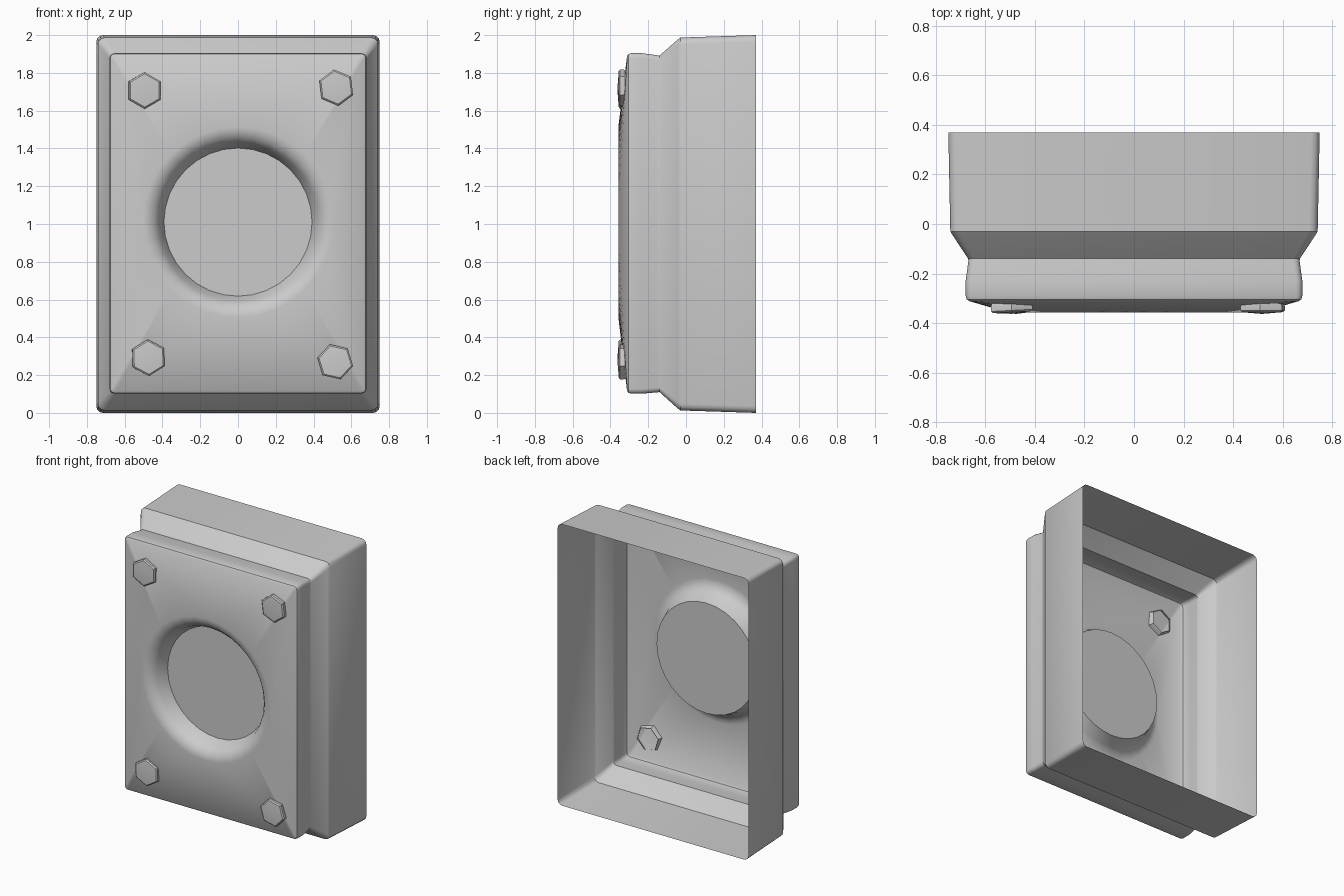
import bpy, bmesh
from math import sin, cos, pi, radians
from mathutils import Matrix

if "Cube" in bpy.data.objects:
    bpy.data.objects.remove(bpy.data.objects["Cube"])


def finish(name, bm, smooth_angle=35):
    me = bpy.data.meshes.new(name)
    bm.to_mesh(me)
    bm.free()
    ob = bpy.data.objects.new(name, me)
    bpy.context.collection.objects.link(ob)
    bpy.ops.object.select_all(action='DESELECT')
    ob.select_set(True)
    bpy.context.view_layer.objects.active = ob
    bpy.ops.object.shade_smooth_by_angle(angle=radians(smooth_angle))
    return ob


CORNER = 3          # segments per rounded corner
SEG = 32            # segments round the opening
CZ = 1.01           # height of the opening's centre


def rect_ring(bm, y, hx, z0, z1, r):
    cz, hz, ring = (z0 + z1) / 2, (z1 - z0) / 2, []
    for q, (sx, sz) in enumerate(((1, 1), (-1, 1), (-1, -1), (1, -1))):
        for k in range(CORNER + 1):
            a = (q + k / CORNER) * pi / 2
            ring.append(bm.verts.new((sx * (hx - r) + r * cos(a), y,
                                      cz + sz * (hz - r) + r * sin(a))))
    return ring


def circle_ring(bm, y, r, n=SEG, cx=0.0, cz=CZ, turn=0.0):
    return [bm.verts.new((cx + r * cos(turn + 2 * pi * i / n), y,
                          cz + r * sin(turn + 2 * pi * i / n))) for i in range(n)]


def skin(bm, rings):
    for a, b in zip(rings, rings[1:]):
        n = len(a)
        for i in range(n):
            j = (i + 1) % n
            bm.faces.new((a[i], b[i], b[j], a[j]))


# Housing shell: open at the back, flared box, neck and front flange
bm = bmesh.new()
rect = [rect_ring(bm, *p) for p in (
    (0.37, 0.75, 0.0, 2.0, 0.035),
    (-0.03, 0.742, 0.013, 1.987, 0.035),
    (-0.042, 0.735, 0.022, 1.978, 0.035),
    (-0.14, 0.67, 0.11, 1.892, 0.025),
    (-0.15, 0.669, 0.109, 1.893, 0.025),
    (-0.23, 0.68, 0.102, 1.904, 0.025),
    (-0.29, 0.68, 0.102, 1.904, 0.025),
    (-0.304, 0.676, 0.106, 1.90, 0.022),
    (-0.312, 0.664, 0.116, 1.89, 0.02))]
skin(bm, rect)

# Dished rim and recess wall
rim = [circle_ring(bm, y, r) for y, r in (
    (-0.358, 0.505), (-0.353, 0.475), (-0.336, 0.445),
    (-0.31, 0.422), (-0.23, 0.392))]
skin(bm, rim)

# Face plate: fans from each corner to the rim
outer, inner, h = rect[-1], rim[0], SEG // 4
for q in range(4):
    c = [outer[q * (CORNER + 1) + k] for k in range(CORNER + 1)]
    p = [inner[(q * h + i) % SEG] for i in range(h + 1)]
    mid = h // 2
    for i in range(h):
        bm.faces.new((c[0] if i < mid else c[-1], p[i], p[i + 1]))
    for k in range(CORNER):
        bm.faces.new((c[k], p[mid], c[k + 1]))
    bm.faces.new((c[-1], p[-1], outer[((q + 1) * (CORNER + 1)) % len(outer)]))
bmesh.ops.recalc_face_normals(bm, faces=bm.faces[:])
bm.faces.ensure_lookup_table()
if bm.faces[0].normal.x + bm.faces[0].normal.z < 0:
    bmesh.ops.reverse_faces(bm, faces=bm.faces[:])
finish("housing", bm)

# Recessed disc
bm = bmesh.new()
face = bm.faces.new(circle_ring(bm, -0.23, 0.392))
face.normal_update()
if face.normal.y > 0:
    face.normal_flip()
finish("recessed_disc", bm)

# Hexagonal domed bolts, open behind
for name, x, z, turn, tilt in (
        ("bolt_top_left", -0.495, 1.707, 0, 3),
        ("bolt_top_right", 0.52, 1.722, 7, 0),
        ("bolt_bottom_left", -0.475, 0.292, 2, 2),
        ("bolt_bottom_right", 0.515, 0.27, 17, 0)):
    bm = bmesh.new()
    t = radians(30 + turn)
    rings = [circle_ring(bm, y, r, 6, 0, 0, t) for y, r in (
        (0.022, 0.085), (-0.005, 0.097), (-0.022, 0.097), (-0.029, 0.088))]
    skin(bm, rings)
    tip = bm.verts.new((0, -0.036, 0))
    for i in range(6):
        bm.faces.new((rings[-1][i], tip, rings[-1][(i + 1) % 6]))
    bmesh.ops.recalc_face_normals(bm, faces=bm.faces[:])
    bm.transform(Matrix.Translation((x, -0.327, z)) @ Matrix.Rotation(radians(tilt), 4, 'Z'))
    finish(name, bm)
